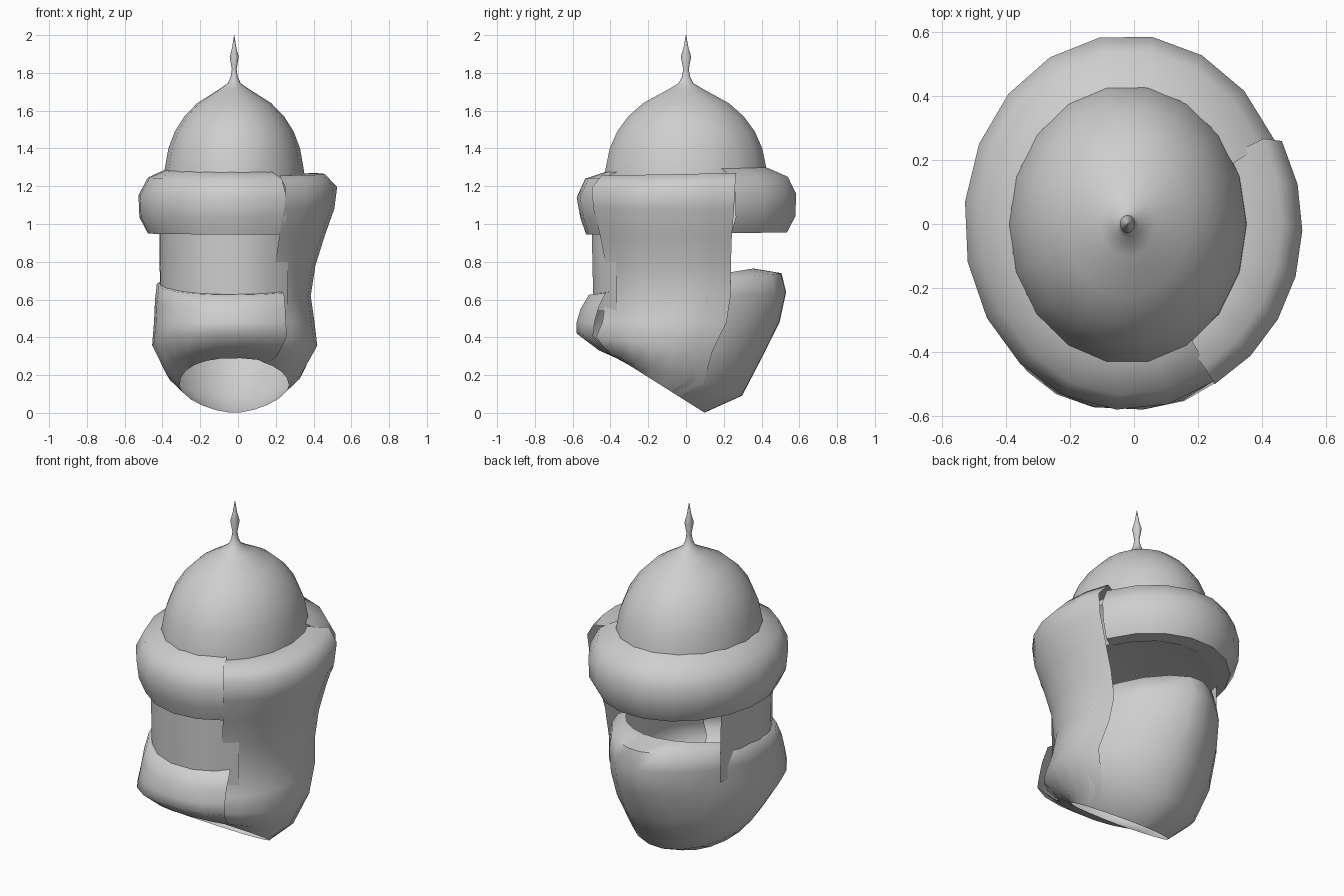
import bpy
from math import sin, cos, radians, copysign

cube = bpy.data.objects.get("Cube")
if cube:
    bpy.data.objects.remove(cube, do_unlink=True)

grey = bpy.data.materials.new("plain_grey")
grey.use_nodes = True
tone = (0.62, 0.62, 0.62, 1)
grey.diffuse_color = tone
grey.node_tree.nodes["Principled BSDF"].inputs["Base Color"].default_value = tone


def soft(value, power):
    return copysign(abs(value) ** power, value)


def wrap(name, levels, start=0, end=360, steps=18, power=1.0, centre=-0.02):
    """Skin a stack of tilted ovals, listed upwards.

    Each level is half width, front y, back y, front z, back z and, if the
    rear half is sharper or squarer than the front, its own power.
    """
    closed = end - start == 360
    count = steps if closed else steps + 1
    verts, faces = [], []
    for half, front, back, low, high, *rear in levels:
        for i in range(count):
            angle = radians(start + (end - start) * i / steps)
            shape = rear[0] if rear and sin(angle) > 0 else power
            across, along = soft(cos(angle), shape), soft(sin(angle), shape)
            mix = (along + 1) / 2
            verts.append((centre + half * across,
                          front + (back - front) * mix,
                          low + (high - low) * mix))
    for row in range(len(levels) - 1):
        for i in range(steps):
            a, b = row * count + i, row * count + (i + 1) % count
            faces.append((a, b, b + count, a + count))
    mesh = bpy.data.meshes.new(name)
    mesh.from_pydata(verts, [], faces)
    mesh.materials.append(grey)
    obj = bpy.data.objects.new(name, mesh)
    bpy.context.collection.objects.link(obj)
    bpy.ops.object.select_all(action="DESELECT")
    obj.select_set(True)
    bpy.context.view_layer.objects.active = obj
    bpy.ops.object.shade_smooth_by_angle(angle=radians(65))


# Domed cap with its finial, an oval lathe
dome_profile = [(.44, 1.23), (.435, 1.28), (.41, 1.4), (.37, 1.49), (.31, 1.57),
                (.23, 1.64), (.1, 1.71), (.04, 1.745), (.022, 1.78), (.015, 1.82),
                (.028, 1.885), (.014, 1.93), (.001, 2)]
wrap("domed_cap", [(r * .85, -r, r, z, z) for r, z in dome_profile])

# Padded headband, interrupted on the left side
wrap("headband", [
    (.38, -.46, .44, .96, .96),
    (.46, -.53, .54, .945, .955),
    (.505, -.56, .585, 1.03, 1.04),
    (.51, -.58, .59, 1.14, 1.16),
    (.46, -.535, .545, 1.24, 1.25),
    (.365, -.43, .43, 1.275, 1.3),
], 26, 303, 15)

# Shallow lining that closes the headband from below
wrap("headband_lining", [
    (.4, -.48, .46, .96, .96),
    (.28, -.34, .33, .98, .98),
    (.005, -.01, .01, .99, .99),
])

# Cloth over the face, open at the back
wrap("face_cloth", [
    (.395, -.495, .5, .54, .54),
    (.4, -.505, .5, 1, 1),
], 155, 314, 9, .92)

# Scarf hem, shared by the neck scarf and the side panel
hem = [
    (.29, -.36, .1, .29, 0, 1.2),
    (.36, -.46, .3, .33, .09, 1.05),
    (.44, -.54, .41, .41, .3, 1.1),
]

# Scarf around the chin and neck, open underneath
wrap("neck_scarf", hem[:2] + [
    (.435, -.58, .41, .42, .3, 1.1),
    (.425, -.58, .5, .48, .48, 1.15),
    (.42, -.56, .535, .55, .64, 1.2),
    (.41, -.515, .51, .625, .74, 1.2),
    (.36, -.44, .36, .635, .765, 1.1),
], 16, 307, 18, .87)

# Draped side panel linking the scarf to the headband
wrap("side_panel", hem + [
    (.425, -.51, .5, .48, .48, 1.1),
    (.405, -.49, .51, .62, .62, 1.05),
    (.43, -.49, .5, .78, .78),
    (.48, -.525, .52, .94, .94),
    (.53, -.565, .55, 1.08, 1.08),
    (.545, -.575, .56, 1.19, 1.2),
    (.48, -.52, .55, 1.255, 1.275),
    (.355, -.42, .44, 1.255, 1.27),
], -60, 28, 6)
